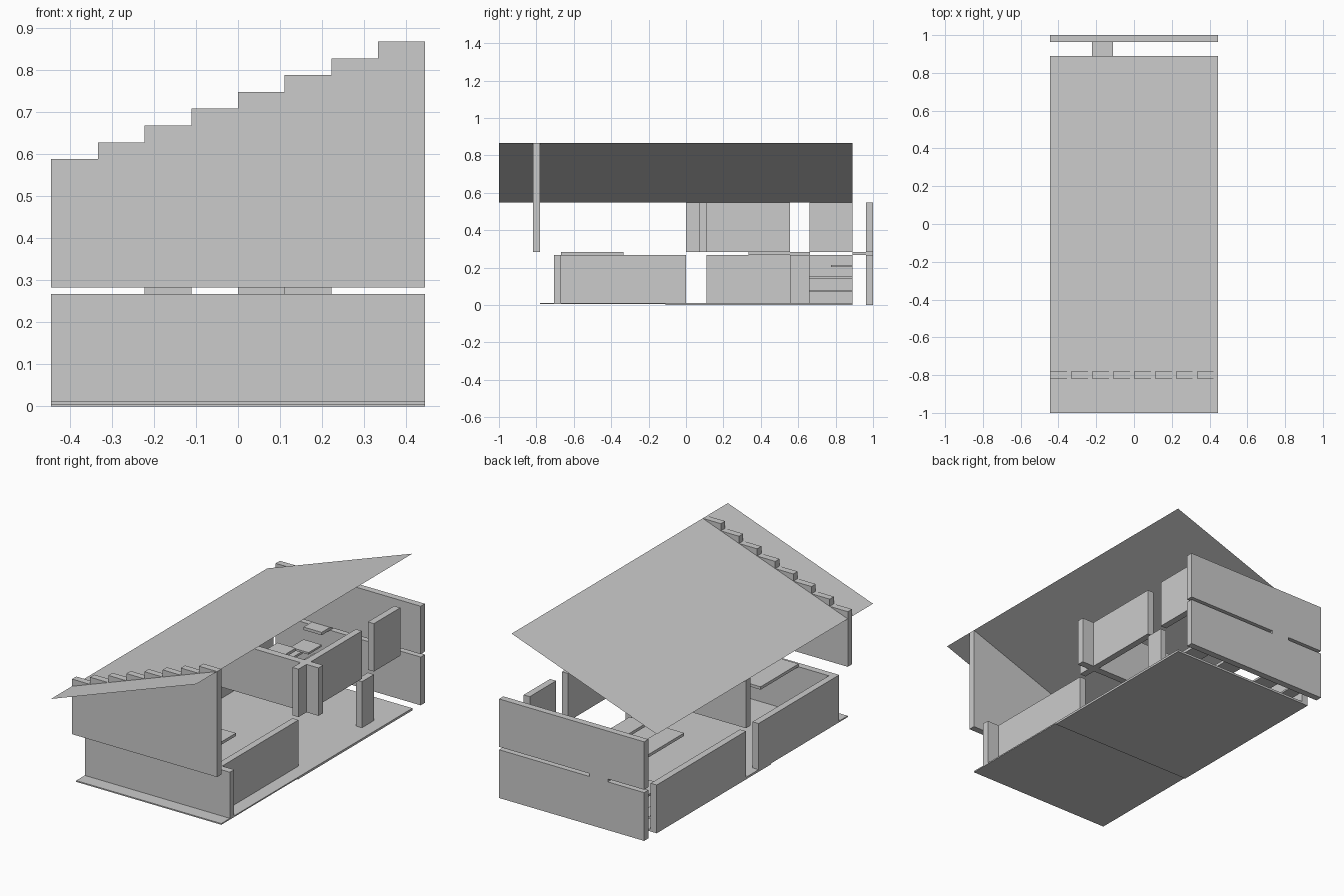
import bpy
import bmesh

cube = bpy.data.objects.get("Cube")
if cube:
    bpy.data.objects.remove(cube, do_unlink=True)

grey = bpy.data.materials.new("plain_grey")
grey.use_nodes = True
GREY = (0.6, 0.6, 0.6, 1)
grey.diffuse_color = GREY
grey.node_tree.nodes["Principled BSDF"].inputs["Base Color"].default_value = GREY

W = 0.444            # half width of the house
U = W / 4            # planning module
T = 0.037            # wall thickness
G0, G1 = 0.012, 0.267    # ground storey
F0, F1 = 0.283, 0.548    # upper storey
ROOF_LOW, ROOF_HIGH = 0.548, 0.867


def add_object(name, bm):
    mesh = bpy.data.meshes.new(name)
    bm.to_mesh(mesh)
    bm.free()
    mesh.materials.append(grey)
    obj = bpy.data.objects.new(name, mesh)
    bpy.context.collection.objects.link(obj)
    return obj


def box(name, xs, ys, zs):
    bm = bmesh.new()
    bmesh.ops.create_cube(bm, size=1)
    for v in bm.verts:
        v.co = [r[0] if c < 0 else r[1] for c, r in zip(v.co, (xs, ys, zs))]
    return add_object(name, bm)


FULL = (-W, W)
EAST = (3 * U, 3 * U + T)
WEST = (-W, -W + T)
LOWER, UPPER = (G0, G1), (F0, F1)

# Ground slabs
box("ground_floor", FULL, (-0.78, 0.89), (0.005, G0))
box("ground_base", FULL, (-0.11, 0.89), (0, 0.005))

# Ground storey walls
box("front_wall_lower", FULL, (-0.705, -0.667), LOWER)
box("back_wall_lower", FULL, (0.963, 1), (0, G1))
box("east_wall_lower", EAST, (-0.667, 0), LOWER)
box("east_pier_lower", EAST, (0.555, 0.66), LOWER)
box("west_wall_lower_front", WEST, (-0.667, 0), LOWER)
box("west_wall_lower_back", WEST, (0.11, 0.89), LOWER)

# Upper storey walls
box("back_wall_upper", FULL, (0.963, 1), UPPER)
box("cross_wall_upper", FULL, (0.07, 0.11), UPPER)
box("east_pier_upper", EAST, (0, 0.07), UPPER)
box("east_wall_upper_middle", EAST, (0.11, 0.555), UPPER)
box("east_wall_upper_back", EAST, (0.66, 0.89), UPPER)

# Thin landing plates between the storeys
PLATE = (G1, F0)
for side, x in (("west", -2 * U), ("east", U)):
    box("front_landing_" + side, (x, x + U), (-0.667, -0.335), PLATE)
box("middle_landing_west", (-2 * U, -U), (0.333, 0.663), PLATE)
box("middle_landing_east", (0, U), (0.333, 0.663), PLATE)
box("back_landing", (-2 * U, -U), (0.89, 1), PLATE)

# Stair treads climbing to the back landing
box("stair_tread_low", (-W + T, -3 * U), (0.66, 0.89), (0.07, 0.08))
box("stair_tread_middle", (-3 * U, -2 * U), (0.66, 0.89), (0.14, 0.152))
box("stair_tread_high", (-2 * U, -U), (0.775, 0.89), (0.204, 0.215))

# Front gable wall with a stepped top
profile = [(W, F0), (-W, F0)]
rise = (ROOF_HIGH - ROOF_LOW) / 8
for i in range(8):
    top = ROOF_LOW + rise * (i + 1)
    profile += [(-W + U * i, top), (-W + U * (i + 1), top)]
bm = bmesh.new()
face = bm.faces.new([bm.verts.new((x, -0.817, z)) for x, z in profile])
ext = bmesh.ops.extrude_face_region(bm, geom=[face])
moved = [g for g in ext["geom"] if isinstance(g, bmesh.types.BMVert)]
bmesh.ops.translate(bm, verts=moved, vec=(0, T, 0))
bmesh.ops.recalc_face_normals(bm, faces=bm.faces)
add_object("front_gable_wall", bm)

# Single pitched roof sheet
bm = bmesh.new()
corners = ((-W, -1, ROOF_LOW), (W, -1, ROOF_HIGH), (W, 0.89, ROOF_HIGH), (-W, 0.89, ROOF_LOW))
bm.faces.new([bm.verts.new(c) for c in corners])
add_object("roof", bm)
